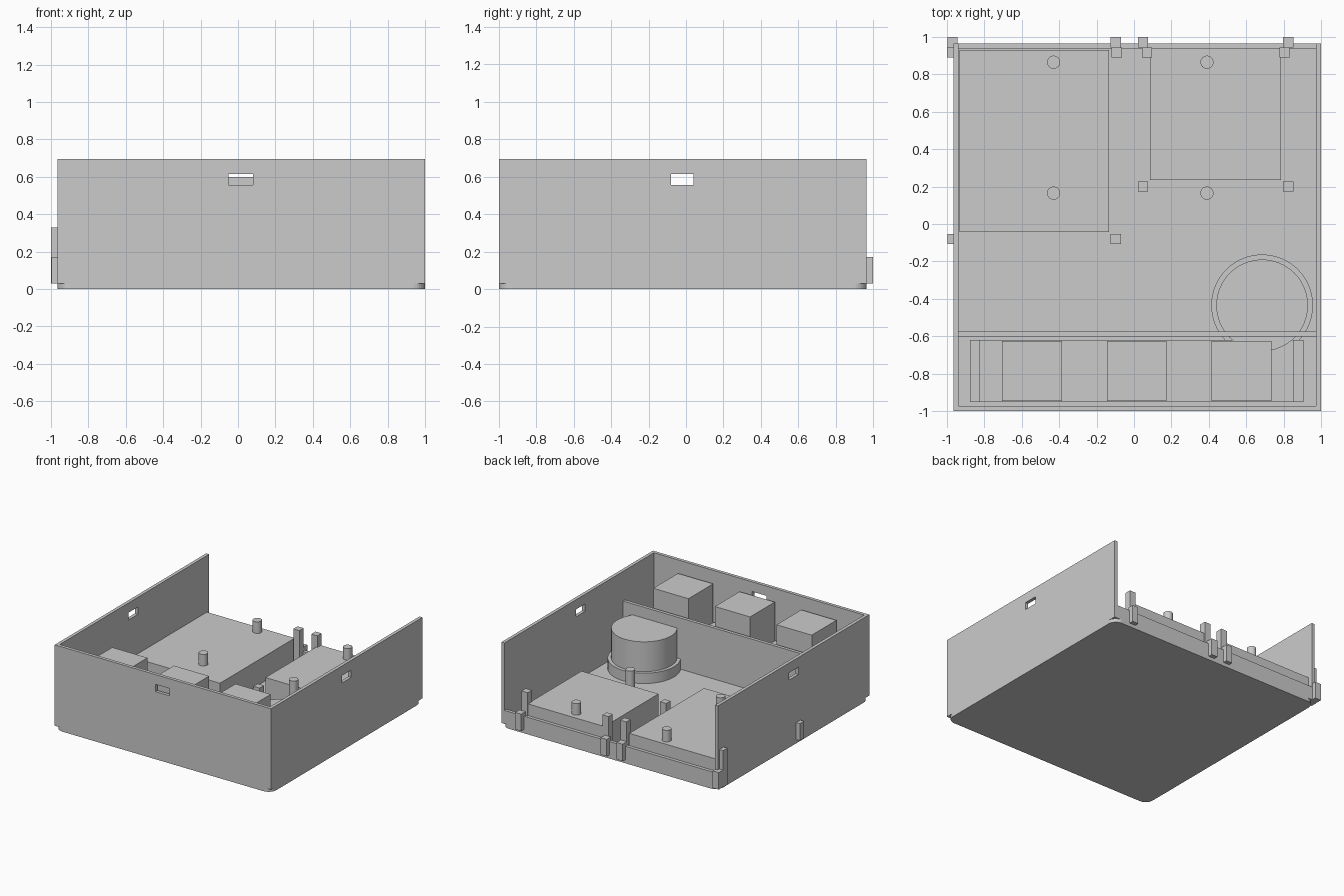
import bpy, bmesh
from mathutils import Vector

default = bpy.data.objects.get("Cube")
if default:
    bpy.data.objects.remove(default, do_unlink=True)

grey = bpy.data.materials.new("plain_grey")
grey.use_nodes = True
GREY = (0.6, 0.6, 0.6, 1)
grey.diffuse_color = GREY
grey.node_tree.nodes["Principled BSDF"].inputs["Base Color"].default_value = GREY


def finish(bm, name):
    bmesh.ops.recalc_face_normals(bm, faces=bm.faces[:])
    mesh = bpy.data.meshes.new(name)
    bm.to_mesh(mesh)
    bm.free()
    mesh.materials.append(grey)
    ob = bpy.data.objects.new(name, mesh)
    bpy.context.scene.collection.objects.link(ob)
    return ob


def box(name, x, y, z, corner=0):
    """Box from ranges, optionally with rounded upright corners."""
    bm = bmesh.new()
    bmesh.ops.create_cube(bm, size=1)
    for v in bm.verts:
        v.co = [lo + (c + 0.5) * (hi - lo) for c, (lo, hi) in zip(v.co, (x, y, z))]
    if corner:
        upright = [e for e in bm.edges
                   if abs(e.verts[0].co.z - e.verts[1].co.z) > 0.001]
        bmesh.ops.bevel(bm, geom=upright, offset=corner, segments=8,
                        profile=0.5, affect='EDGES')
    return finish(bm, name)


def cylinder(name, x, y, radius, z, sides=48):
    bm = bmesh.new()
    bmesh.ops.create_cone(bm, cap_ends=True, segments=sides, radius1=radius,
                          radius2=radius, depth=z[1] - z[0])
    bmesh.ops.translate(bm, verts=bm.verts, vec=(x, y, sum(z) / 2))
    ob = finish(bm, name)
    bpy.ops.object.select_all(action='DESELECT')
    ob.select_set(True)
    bpy.context.view_layer.objects.active = ob
    bpy.ops.object.shade_smooth_by_angle()
    return ob


def slotted_wall(name, along, slot, start, depth, place):
    """Upright wall with a rectangular slot; place maps (along, across, z)."""
    def loop(span, height):
        (a, b), (lo, hi) = span, height
        return [bm.verts.new(place(s, start, z))
                for s, z in ((a, lo), (b, lo), (b, hi), (a, hi))]
    bm = bmesh.new()
    outer = loop(along, (FLOOR, RIM))
    inner = loop(slot, (0.555, 0.615))
    faces = []
    for i in range(4):
        j = (i + 1) % 4
        faces.append(bm.faces.new((outer[i], outer[j], inner[j], inner[i])))
    new = bmesh.ops.extrude_face_region(bm, geom=faces, use_keep_orig=True)
    moved = [g for g in new["geom"] if isinstance(g, bmesh.types.BMVert)]
    shift = Vector(place(0, depth, 0))
    bmesh.ops.translate(bm, verts=moved, vec=shift)
    return finish(bm, name)


FLOOR, RIM, THICK = 0.03, 0.695, 0.027
LEFT, RIGHT, FRONT, BACK = 1.0, -0.965, -1.0, 0.965

# Case: rounded floor plate, three slotted walls, low rear lip, divider
box("floor_plate", (RIGHT, LEFT), (FRONT, BACK), (0, FLOOR), corner=0.07)
slotted_wall("front_wall", (RIGHT, LEFT), (-0.05, 0.08), FRONT, THICK,
             lambda s, t, z: (s, t, z))
for name, start in (("right_wall", RIGHT), ("left_wall", LEFT - THICK)):
    slotted_wall(name, (FRONT + THICK, BACK), (-0.08, 0.04), start, THICK,
                 lambda s, t, z: (t, s, z))
inside = (RIGHT + THICK, LEFT - THICK)
box("rear_lip", inside, (BACK - THICK, BACK), (FLOOR, 0.14))
box("divider", inside, (-0.602, -0.575), (FLOOR, 0.45))

# Front module: long body with end flanges and three cubes on top
box("module_body", (-0.825, 0.855), (-0.953, -0.62), (FLOOR, 0.28))
for name, x in (("right_flange", (-0.877, -0.825)), ("left_flange", (0.855, 0.905))):
    box(name, x, (-0.953, -0.62), (FLOOR, 0.2))
for i in range(3):
    x = -0.705 + i * 0.56
    box(f"module_cube_{i + 1}", (x, x + 0.32), (-0.945, -0.625), (0.28, 0.6))

# Rear equipment blocks
box("right_block", (-0.933, -0.135), (-0.042, 0.93), (FLOOR, 0.235))
box("left_block", (0.085, 0.785), (0.235, 0.937), (FLOOR, 0.235))

# Drum in its collar, running through the divider
cylinder("drum_collar", 0.685, -0.435, 0.272, (FLOOR, 0.115), 64)
cylinder("drum", 0.685, -0.435, 0.245, (FLOOR, 0.36), 64)

# Round mounting pins
for x in (-0.43, 0.39):
    for y in (0.865, 0.165):
        cylinder("mounting_pin", x, y, 0.035, (FLOOR, 0.33), 32)


# Square locating posts around the blocks
def post(name, x, y, top):
    box(name, (x - 0.0275, x + 0.0275), (y - 0.0275, y + 0.0275), (FLOOR, top))


for x in (-0.97, -0.097, 0.048, 0.825):
    post("rear_post", x, 0.9725, 0.17)
    post("inner_post", x, -0.08 if x < 0 else 0.2, 0.17)
for x in (-0.9725, -0.092, 0.07, 0.805):
    post("tall_post", x, 0.9175, 0.33)
